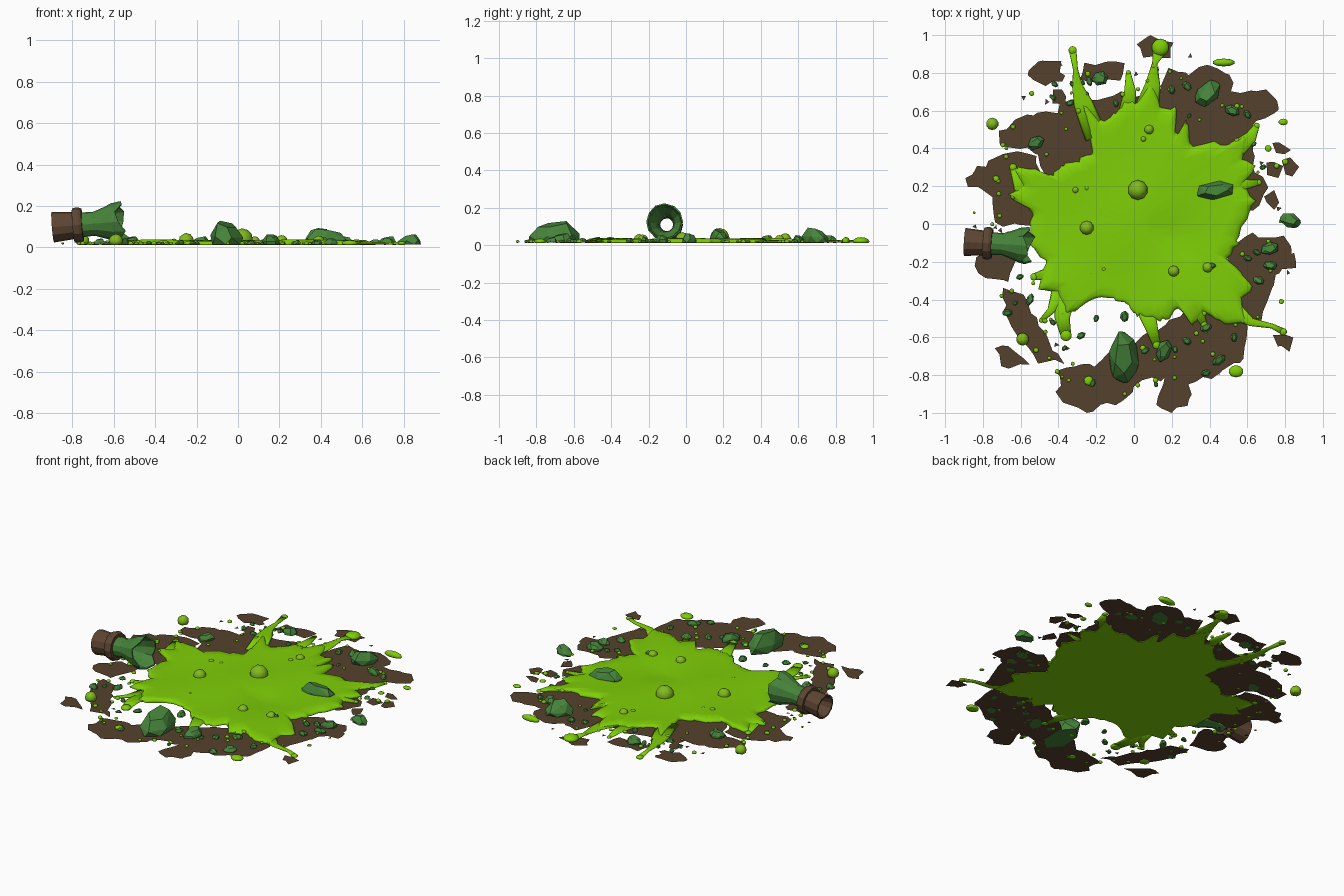
import bpy, bmesh, math, random
from mathutils import Vector, Matrix

if "Cube" in bpy.data.objects:
    bpy.data.objects.remove(bpy.data.objects["Cube"])

random.seed(7)


def material(name, rgb):
    m = bpy.data.materials.new(name)
    m.diffuse_color = (*rgb, 1)
    m.use_nodes = True
    m.node_tree.nodes["Principled BSDF"].inputs["Base Color"].default_value = m.diffuse_color
    return m


SLIME = material("slime_green", (0.21, 0.62, 0.002))
BUBBLE = material("bubble_olive", (0.22, 0.50, 0.012))
GLASS = material("bottle_green", (0.062, 0.23, 0.043))
DIRT = material("dirt_brown", (0.09, 0.053, 0.026))
CAP = material("lip_brown", (0.11, 0.061, 0.033))


def finish(name, bm, mat, smooth=False):
    bmesh.ops.recalc_face_normals(bm, faces=bm.faces)
    for f in bm.faces:
        f.smooth = smooth
    me = bpy.data.meshes.new(name)
    bm.to_mesh(me)
    bm.free()
    me.materials.append(mat)
    ob = bpy.data.objects.new(name, me)
    bpy.context.collection.objects.link(ob)
    return ob


# ---- dirt patches: thin ragged sheets
def dirt_patch(pts, step=0.045, jitter=0.017, z=0.015):
    bm = bmesh.new()
    ring = []
    for i, a in enumerate(pts):
        b = pts[(i + 1) % len(pts)]
        n = max(1, round(math.dist(a, b) / step))
        for k in range(n):
            p = [a[j] + (b[j] - a[j]) * k / n + random.uniform(-jitter, jitter) for j in (0, 1)]
            ring.append(bm.verts.new((max(-0.9, min(0.9, p[0])), max(-1, min(1, p[1])), z)))
    bmesh.ops.triangulate(bm, faces=[bm.faces.new(ring)])
    ob = finish("dirt_patch", bm, DIRT)
    if ob.data.polygons[0].normal.z < 0:
        ob.data.flip_normals()


dirt_patch([(.02, .5), (.07, .69), (.14, .69), (.18, .83), (.3, .8), (.4, .84), (.52, .8), (.52, .7), (.7, .7),
            (.75, .66), (.75, .58), (.62, .52), (.63, .3), (.7, .2), (.68, .1), (.56, .05), (.48, .35), (.2, .38)])
dirt_patch([(-.36, .65), (-.05, .69), (.1, .68), (.1, .4), (-.2, .25), (-.44, .22), (-.5, .36), (-.7, .43),
            (-.72, .48), (-.58, .57), (-.42, .59)])
dirt_patch([(-.57, .8), (-.52, .85), (-.38, .86), (-.38, .74), (-.48, .74)])
dirt_patch([(-.28, .76), (-.25, .84), (-.05, .85), (-.07, .77), (-.17, .74)])
dirt_patch([(.02, .95), (.1, 1), (.2, .96), (.18, .88), (.05, .88)])
dirt_patch([(-.9, .23), (-.87, .27), (-.72, .36), (-.55, .38), (-.45, .2), (-.5, 0), (-.6, -.02), (-.72, 0), (-.76, .15)])
dirt_patch([(-.85, -.22), (-.73, -.1), (-.6, -.1), (-.62, -.2), (-.66, -.3), (-.78, -.27)])
dirt_patch([(-.7, -.34), (-.6, -.36), (-.5, -.55), (-.36, -.73), (-.5, -.73), (-.55, -.65), (-.63, -.6)])
dirt_patch([(-.72, -.65), (-.65, -.63), (-.56, -.75), (-.66, -.76), (-.72, -.74)])
dirt_patch([(-.4, -.9), (-.4, -.78), (-.2, -.74), (0, -.62), (.2, -.5), (.35, -.42), (.6, -.5), (.58, -.7),
            (.45, -.8), (.3, -.85), (.27, -.97), (.2, -1), (.12, -.95), (.18, -.82), (.03, -.82), (-.05, -.93),
            (-.25, -1), (-.38, -.96)])
dirt_patch([(.5, -.1), (.62, -.05), (.8, -.07), (.83, -.15), (.78, -.25), (.72, -.35), (.68, -.5), (.55, -.5), (.5, -.3)])
dirt_patch([(.72, -.6), (.76, -.57), (.83, -.6), (.82, -.66), (.75, -.66)])
for x, y in [(.77, .4), (.83, .3), (.74, .3), (.82, -.2), (.73, .13), (-.4, .68)]:
    dirt_patch([(x + .045 * math.cos(a), y + .045 * math.sin(a)) for a in (0, 1.3, 2.6, 3.9, 5.2)])
# loose crumbs around the rim
for i in range(45):
    a, r = random.uniform(0, 6.28), random.uniform(.74, .95)
    x, y = .9 * r * math.cos(a), r * math.sin(a)
    dirt_patch([(x + .014 * math.cos(a + t), y + .014 * math.sin(a + t)) for t in (0, 2.1, 4.2)], jitter=.005, z=.018)

# ---- slime puddle: star-shaped outline, stacked rings towards the middle
outline = [(-.28, .66), (-.25, .56), (-.18, .53), (-.1, .58), (-.05, .66), (.01, .64), (.09, .74), (.14, .62),
           (.22, .61), (.28, .56), (.22, .45), (.29, .41), (.38, .43), (.5, .42), (.62, .48), (.56, .34), (.64, .3),
           (.56, .2), (.64, .13), (.58, .02), (.55, -.1), (.48, -.18), (.56, -.25), (.62, -.33), (.57, -.4),
           (.6, -.52), (.46, -.52), (.38, -.46), (.31, -.54), (.24, -.44), (.16, -.51), (.08, -.5), (.01, -.48),
           (-.03, -.42), (-.1, -.4), (-.2, -.38), (-.28, -.44), (-.36, -.48), (-.4, -.36), (-.52, -.35),
           (-.46, -.2), (-.55, -.1), (-.53, .06), (-.66, .15), (-.58, .21), (-.64, .3), (-.52, .29), (-.43, .25),
           (-.38, .31), (-.3, .33), (-.22, .37), (-.23, .48)]
outline.sort(key=lambda p: math.atan2(p[1], p[0]))
for cut in (.13, .22):  # corner cutting rounds the outline
    outline = [tuple(a[j] * (1 - t) + b[j] * t for j in (0, 1))
               for a, b in zip(outline, outline[1:] + outline[:1]) for t in (cut, 1 - cut)]
# small ragged lips along the rim
outline = [(x * s, y * s) for x, y in outline for s in [random.uniform(.975, 1.02)]]


def slime_height(x, y):
    dip = .014 * math.exp(-((x - .22) ** 2 + (y + .07) ** 2) / .015)
    return .034 + .005 * math.sin(9 * x + 2) * math.cos(8 * y) - dip


bm = bmesh.new()
rings = []
for s, z in [(1, .012), (1.01, .019), (.995, .026), (.96, None), (.85, None), (.7, None),
             (.5, None), (.35, None), (.18, None)]:
    rings.append([bm.verts.new((x * s, y * s, z or slime_height(x * s, y * s))) for x, y in outline])
top = bm.verts.new((0, 0, slime_height(0, 0)))
n = len(outline)
for i in range(n):
    j = (i + 1) % n
    for lo, hi in zip(rings, rings[1:]):
        bm.faces.new((lo[i], lo[j], hi[j], hi[i]))
    bm.faces.new((rings[-1][i], rings[-1][j], top))
finish("slime_puddle", bm, SLIME, True)

# flat underside, facing down
bm = bmesh.new()
hub = bm.verts.new((0, 0, .012))
rim = [bm.verts.new((x, y, .012)) for x, y in outline]
for i in range(n):
    bm.faces.new((hub, rim[(i + 1) % n], rim[i]))
under = finish("slime_underside", bm, SLIME)
if under.data.polygons[0].normal.z > 0:
    under.data.flip_normals()


def blob(x, y, z, r, squash, mat, name, stretch=1.0):
    bm = bmesh.new()
    bmesh.ops.create_icosphere(bm, subdivisions=2, radius=r)
    bm.transform(Matrix.Translation((x, y, z)) @ Matrix.Diagonal((1, stretch, squash, 1)))
    for v in bm.verts:  # flat underside resting on the ground
        v.co.z = max(v.co.z, .0125)
    finish(name, bm, mat, True)


# ---- slime tendrils: flattened tapering tubes of (x, y, radius)
def tendril(*pts):
    bm = bmesh.new()
    loops, m = [], 10
    for i, (x, y, r) in enumerate(pts):
        a, b = Vector(pts[max(i - 1, 0)][:2]), Vector(pts[min(i + 1, len(pts) - 1)][:2])
        d = (b - a).normalized()
        loops.append([bm.verts.new((x - d.y * r * math.cos(t), y + d.x * r * math.cos(t),
                                    .02 + min(r * .5, .007) * math.sin(t)))
                      for t in (2 * math.pi * k / m for k in range(m))])
    for lo, hi in zip(loops, loops[1:]):
        for k in range(m):
            bm.faces.new((lo[k], lo[(k + 1) % m], hi[(k + 1) % m], hi[k]))
    bm.faces.new(loops[0])
    bm.faces.new(loops[-1])
    finish("slime_tendril", bm, SLIME, True)
    blob(pts[-1][0], pts[-1][1], .02, pts[-1][2] * 1.1, .5, SLIME, "tendril_tip")


tendril((-.2, .46, .06), (-.27, .64, .05), (-.3, .73, .028), (-.31, .82, .013), (-.325, .92, .02))
tendril((.06, .58, .07), (.1, .74, .04), (.11, .85, .014), (.14, .935, .042))
tendril((-.05, .52, .05), (-.02, .7, .032), (-.03, .8, .013))
tendril((.48, .34, .06), (.62, .46, .032), (.65, .52, .015))
tendril((.48, -.42, .06), (.62, -.52, .022), (.73, -.54, .013), (.79, -.57, .018))
tendril((-.36, -.34, .06), (-.38, -.5, .04), (-.36, -.59, .028))
tendril((.04, -.38, .06), (.09, -.54, .035), (.12, -.64, .02))
tendril((-.48, .1, .06), (-.61, .2, .03), (-.64, .3, .018))
tendril((-.38, -.32, .05), (-.44, -.46, .02), (-.49, -.51, .012))
tendril((-.36, -.24, .05), (-.53, -.28, .018))
tendril((.3, -.38, .05), (.37, -.53, .016))
tendril((.46, .19, .05), (.66, .22, .014))

# ---- bubbles and splashed drops
for x, y, r in [(.02, .18, .053), (-.25, -.02, .037), (.21, -.25, .03), (.08, .5, .026), (-.75, .53, .033),
                (-.59, -.61, .034), (-.31, .18, .018), (-.25, .19, .015), (.39, -.23, .028), (.05, .45, .016),
                (-.23, -.26, .013), (-.16, -.24, .014)]:
    blob(x, y, .018 + .4 * r, r, 1, BUBBLE, "bubble")
for x, y, r, s in [(.475, .855, .06, .35), (.54, -.78, .04, .8), (-.24, -.83, .025, 1), (.79, .54, .025, .7),
                   (.71, .4, .018, 1), (.8, .33, .016, 1), (-.73, .24, .016, 1), (.78, -.41, .014, 1)]:
    blob(x, y, .02, r, .4, SLIME, "slime_drop", s)
for i in range(80):
    a, r = random.uniform(0, 6.28), random.uniform(.62, .93)
    s = random.uniform(.007, .015)
    blob(.92 * r * math.cos(a), r * math.sin(a), .02, s, .7, BUBBLE if i % 3 == 0 else SLIME, "splash_drop")


# ---- glass shards: broad angular base under a tilted flat top
def shard(x, y, lx, ly, h, turn=0.0):
    bm = bmesh.new()
    tilt = random.uniform(0, 6.28)
    for level, scale, count in ((0, .95, 6), (.35, 1, 6), (.85, .6, 5)):
        off = random.uniform(0, 1)
        for k in range(count):
            t = 2 * math.pi * k / count + off
            q = scale * random.uniform(.88, 1.05)
            bm.verts.new((lx * q * math.cos(t), ly * q * math.sin(t), h * level * (1 + .18 * math.cos(t - tilt))))
    res = bmesh.ops.convex_hull(bm, input=bm.verts)
    bmesh.ops.delete(bm, geom=[g for g in res["geom_interior"] if isinstance(g, bmesh.types.BMVert)], context='VERTS')
    bmesh.ops.dissolve_limit(bm, angle_limit=.2, verts=bm.verts, edges=bm.edges)
    bm.transform(Matrix.Translation((x, y, .014)) @ Matrix.Rotation(turn, 4, 'Z'))
    finish("glass_shard", bm, GLASS)


for args in [(-.055, -.71, .085, .145, .115, 0), (.435, .18, .11, .05, .075, .15), (.39, .69, .085, .055, .08, .8),
             (.83, .02, .06, .04, .05, -.3), (-.52, .43, .05, .035, .04, .6), (-.18, .77, .045, .04, .04, 0),
             (.16, -.67, .04, .065, .05, -.4), (.72, -.13, .05, .035, .04, .3), (.52, .6, .045, .03, .04, -.4),
             (-.05, -.49, .025, .03, .03, 0), (.41, -.22, .03, .02, .035, 0), (.45, -.72, .04, .025, .03, .6),
             (-.55, -.4, .02, .035, .03, -.4), (.72, -.22, .04, .025, .03, 0), (-.67, -.47, .03, .02, .03, 0)]:
    shard(*args)
for x, y in [(-.34, .64), (-.43, .67), (-.42, .74), (.2, .71), (.28, .73), (-.43, -.52), (-.28, -.59), (-.2, -.5),
             (.06, -.67), (.28, -.62), (.38, -.55), (.38, -.79), (.53, -.6), (.65, -.15), (.6, .58), (.66, -.3)]:
    s = random.uniform(.02, .032)
    shard(x, y, s, s * .7, s * .8, x * 9)
for i in range(16):
    a, r = random.uniform(0, 6.28), random.uniform(.64, .9)
    s = random.uniform(.014, .024)
    shard(.9 * r * math.cos(a), r * math.sin(a), s, s * .7, s * .8, a)


# ---- broken bottle neck lying along x: closed ring profiles, optional jagged rows
def lathe(name, profile, mat, jag=(), sides=12):
    bm = bmesh.new()
    place = Matrix.Translation((-.895, -.095, .098)) @ Vector((.34, -.02, .028)).to_track_quat('Z', 'Y').to_matrix().to_4x4()
    teeth = [.025 * math.sin(2.1 * k) + random.uniform(-.015, .015) for k in range(sides)]
    rows = [[bm.verts.new(place @ Vector((r * math.cos(2 * math.pi * k / sides), r * math.sin(2 * math.pi * k / sides),
                                          d + (teeth[k] if i in jag else 0)))) for k in range(sides)]
            for i, (d, r) in enumerate(profile)]
    for lo, hi in zip(rows, rows[1:] + rows[:1]):
        for k in range(sides):
            bm.faces.new((lo[k], lo[(k + 1) % sides], hi[(k + 1) % sides], hi[k]))
    finish(name, bm, mat)


lathe("bottle_lip", [(0, .074), (.1, .066), (.1, .082), (.115, .086), (.13, .086), (.145, .078),
                     (.145, .035), (.08, .04), (0, .064)], CAP)
lathe("bottle_neck", [(.13, .06), (.2, .058), (.25, .075), (.29, .092), (.335, .099),
                      (.335, .091), (.28, .08), (.24, .055), (.2, .042), (.13, .036)], GLASS, jag=(4, 5))
